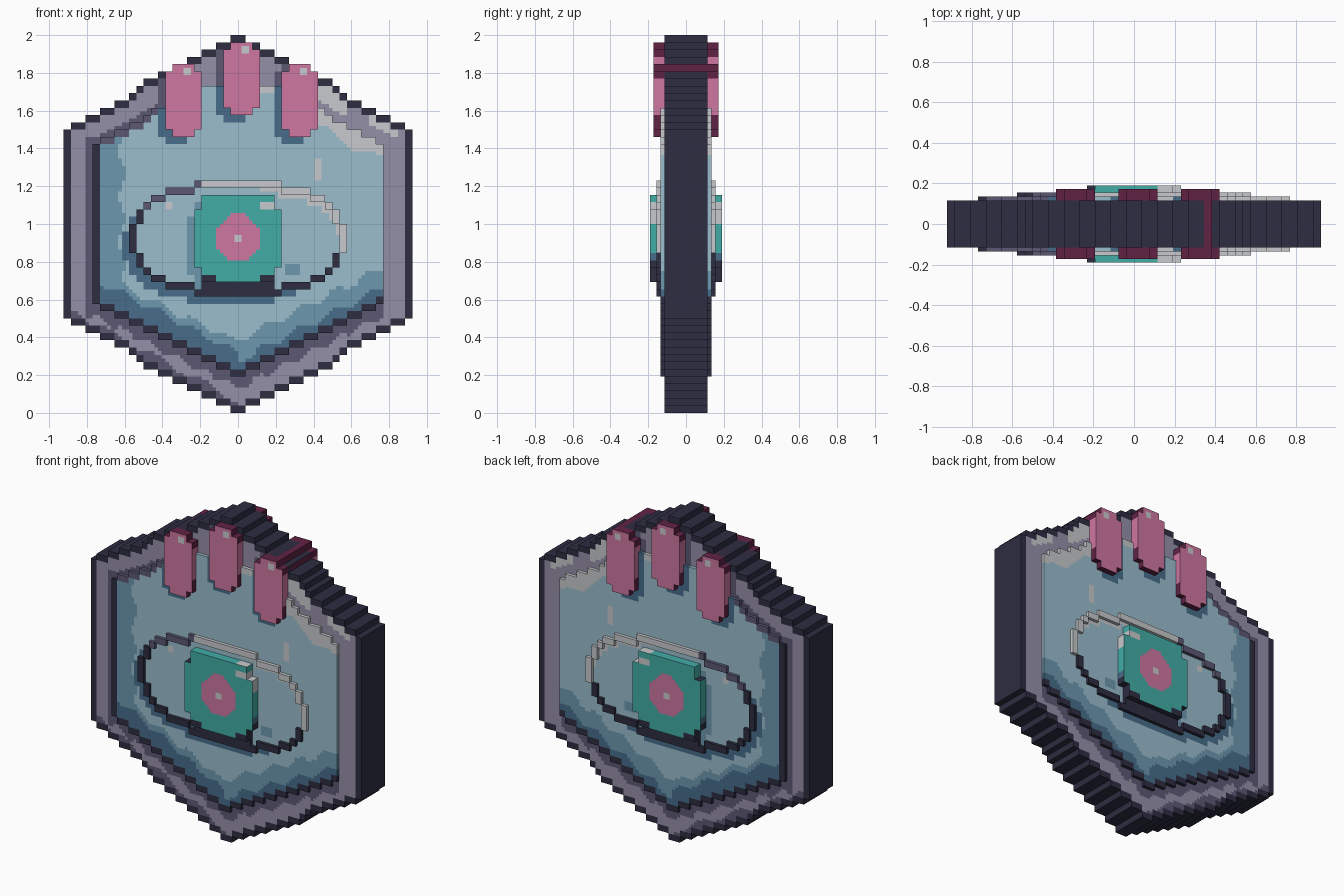
import bpy, bmesh, math

cube = bpy.data.objects.get("Cube")
if cube:
    bpy.data.objects.remove(cube, do_unlink=True)

PX = 1 / 26      # one sculpted step
CELL = PX / 2    # one painted cell

# ---------- colours ----------
COLOURS = {
    "night": (46, 45, 66), "light purple": (149, 144, 169), "dark purple": (92, 88, 116),
    "light blue": (155, 190, 206), "mid blue": (108, 151, 173), "dark blue": (71, 109, 138),
    "teal": (66, 173, 167), "pink": (207, 119, 160), "maroon": (97, 34, 69),
    "pale grey": (200, 202, 205),
}


def linear(c):
    c /= 255
    return c / 12.92 if c <= 0.04045 else ((c + 0.055) / 1.055) ** 2.4


materials = []
for name, rgb in COLOURS.items():
    m = bpy.data.materials.new(name)
    m.use_nodes = True
    col = tuple(linear(c) for c in rgb) + (1.0,)
    m.diffuse_color = col
    bsdf = next(n for n in m.node_tree.nodes if n.type == 'BSDF_PRINCIPLED')
    bsdf.inputs["Base Color"].default_value = col
    bsdf.inputs["Roughness"].default_value = 0.9
    materials.append(m)
(NIGHT, PURPLE, DPURPLE, BLUE, MBLUE, DBLUE, TEAL, PINK, MAROON, GREY) = range(10)


# ---------- stepped slab, same on front and back ----------
def slab(name, depth, rule, side=None):
    cells = {}
    for j in range(104):
        for i in range(-48, 48):
            c = rule((i + 0.5) / 2, (j + 0.5) / 2)
            if c is not None:
                cells[i, j] = c
    bm = bmesh.new()

    def quad(points, colour):
        f = bm.faces.new([bm.verts.new((x * CELL, y, z * CELL)) for x, y, z in points])
        f.material_index = colour

    for (i, j), c in cells.items():
        # front and back strips, one per run of equal colour
        if cells.get((i - 1, j)) != c:
            e = i + 1
            while cells.get((e, j)) == c:
                e += 1
            quad([(i, -depth, j), (e, -depth, j), (e, -depth, j + 1), (i, -depth, j + 1)], c)
            quad([(e, depth, j), (i, depth, j), (i, depth, j + 1), (e, depth, j + 1)], c)
        # rim walls
        for dx, dz, a, b in ((-1, 0, (i, j + 1), (i, j)), (1, 0, (i + 1, j), (i + 1, j + 1)),
                             (0, -1, (i, j), (i + 1, j)), (0, 1, (i + 1, j + 1), (i, j + 1))):
            if (i + dx, j + dz) not in cells:
                s = side((i + 0.5) / 2, (j + 0.5) / 2, dz, c) if side else c
                quad([(a[0], -depth, a[1]), (a[0], depth, a[1]),
                      (b[0], depth, b[1]), (b[0], -depth, b[1])], s)
    bmesh.ops.remove_doubles(bm, verts=bm.verts, dist=1e-5)
    bmesh.ops.recalc_face_normals(bm, faces=bm.faces)
    mesh = bpy.data.meshes.new(name)
    bm.to_mesh(mesh)
    bm.free()
    for m in materials:
        mesh.materials.append(m)
    obj = bpy.data.objects.new(name, mesh)
    bpy.context.collection.objects.link(obj)
    return obj


def snap(u, v):
    return math.floor(u) + 0.5, math.floor(v) + 0.5


# ---------- outlines, in steps ----------
HALF = [1, 3, 5, 7, 9, 11, 13, 14, 15, 17, 19, 21, 23]


def half_width(v):
    k = int(min(v, 52 - v))
    return HALF[k] if k < len(HALF) else 24


def in_body(u, v):
    return 0 <= v < 52 and abs(u) < half_width(v)


def plate_low(u):
    return 5 + abs(u) / 2


def plate_high(u):
    return min(45, 47.6 - 0.53 * abs(u))


def in_plate(u, v):
    u, v = snap(u, v)
    return abs(u) < 20 and plate_low(u) < v < plate_high(u)


def in_eye(u, v, grow=0):
    u, v = snap(u, v)
    return (abs(u) / (15 + grow)) ** 2.2 + (abs(v - 24) / (8 + grow)) ** 2.2 <= 1


def in_iris(u, v):
    u, v = snap(u, v)
    return (abs(u) < 6 and 20 < v < 28) or (abs(u) < 5 and 18 < v < 30)


CLAWS = {"right_claw": (-7.5, 43), "middle_claw": (0.5, 46), "left_claw": (8.5, 43)}


def in_claw(u, v, centre):
    u, v = snap(u, v)
    t = 5 - abs(v - centre[1])
    return t > 0 and abs(u - centre[0]) < (1.6 if t < 1 else 2.1 if t < 2 else 2.6)


def claw_shadow(u, v):
    return any(in_claw(u + 1, v + 1, c) or in_claw(u + 1, v, c) for c in CLAWS.values())


# ---------- frame ----------
def frame(u, v):
    if not in_body(u, v):
        return None
    su, sv = snap(u, v)
    # outermost ring of steps
    if abs(u) > 23 or not in_body(su, sv - 1) or not in_body(su, sv + 1):
        return NIGHT
    if claw_shadow(u, v):
        return DPURPLE
    if v < 26 and v > plate_low(u) - 1.6 - 0.4 * math.sin(u * 1.7):
        if abs(u) < 20:
            return DPURPLE
    if u < 0 and v < 14 and v < 1.6 + abs(u) / 1.846 + 0.5 * math.sin(u):
        return DPURPLE
    if -21 < u < -20 and 13 < v < 38:
        return DPURPLE
    if -20 < u < -9 and v > 26 and v < plate_high(u) + 0.7:
        return DPURPLE
    # worn glints on the upper left edge of the wearer's side
    if 11 < u < 15 and 51.5 - u / 1.846 - 2.6 < v:
        return GREY
    if 18 < u < 22 and v > 49.6 - u / 1.846:
        return GREY
    return PURPLE


slab("frame", 0.115, frame, lambda u, v, dz, c: NIGHT)


# ---------- raised inner plate ----------
def plate(u, v):
    if not in_plate(u, v):
        return None
    su, sv = snap(u, v)
    if u < -19 or not in_plate(su, sv - 1):
        return NIGHT
    if claw_shadow(u, v):
        return DBLUE
    if u < -8 and not in_plate(su, sv + 1):
        return DPURPLE
    if 1 < u < 11 and v > 44 or 11 <= u and v > plate_high(u) - 2.4 - 0.7 * math.sin(u * 0.9):
        return GREY
    # eye shadow
    if not in_eye(u, v) and in_eye(u + 1, v + 1) and u < 8:
        return DBLUE
    if in_eye(u, v):
        if in_iris(u + 1, v + 1) and u < -3:
            return MBLUE
        if 6.5 < u < 8.5 and 19 < v < 20.5:
            return MBLUE
        if (u > 3 and v > 24 and not in_eye(u + 0.6, v + 1.6)) or (-10 < u < -9 and 28 < v < 29):
            return GREY
        return BLUE
    if 10.5 < u < 11.5 and 32 < v < 35:
        return GREY
    # soft bevel painted along the bottom and one side
    rise = v - plate_low(u) + 0.5 * math.sin(u * 1.3)
    if rise < (3.4 if u < 0 else 2.2):
        return DBLUE
    if rise < (4.6 if u < 0 else 5.0) or u < -16 + 0.4 * math.sin(v):
        return MBLUE
    return BLUE


slab("inner_plate", 0.135, plate)


# ---------- eye outline ----------
def eye_ring(u, v):
    su, sv = snap(u, v)
    if not in_eye(u, v):
        return None
    thick_bottom = abs(u) < 5 and v < 18
    if not thick_bottom and all(in_eye(su + a, sv + b) for a, b in ((1, 0), (-1, 0), (0, 1), (0, -1))):
        return None
    if v > 24 and u > -5:
        return GREY
    if v > 28:
        return DPURPLE
    if u > 13 and v > 22:
        return GREY
    return NIGHT


slab("eye_outline", 0.155, eye_ring)


# ---------- iris with pupil ----------
def iris(u, v):
    if not in_iris(u, v):
        return None
    if abs(u) < 0.5 and 23.5 < v < 24.5:
        return GREY
    if abs(u) < 3.1 and abs(v - 24.2) < 3.3 and abs(u) + abs(v - 24.2) < 4.3:
        return PINK
    if 3 < u < 5 and 28 < v < 29.2:
        return GREY
    if abs(u) > 3 and v < 19:
        return NIGHT
    return TEAL


def iris_side(u, v, dz, c):
    if dz > 0:
        return GREY if u > 3 else NIGHT if u < -5 else TEAL
    if v < 21 or dz < 0:
        return NIGHT
    if u > 0 and 26 < v < 29:
        return GREY
    return DBLUE if v < 22 else TEAL


slab("iris", 0.19, iris, iris_side)

# ---------- claws gripping the top edge ----------
for claw_name, centre in CLAWS.items():
    def claw(u, v, k=centre):
        if not in_claw(u, v, k):
            return None
        return GREY if 0 < u - k[0] < 1 and 3.4 < v - k[1] < 4.4 else PINK

    def claw_side(u, v, dz, c, k=centre):
        return MAROON if dz or v - k[1] < -2 or v - k[1] > 3 else PINK

    slab(claw_name, 0.172, claw, claw_side)
